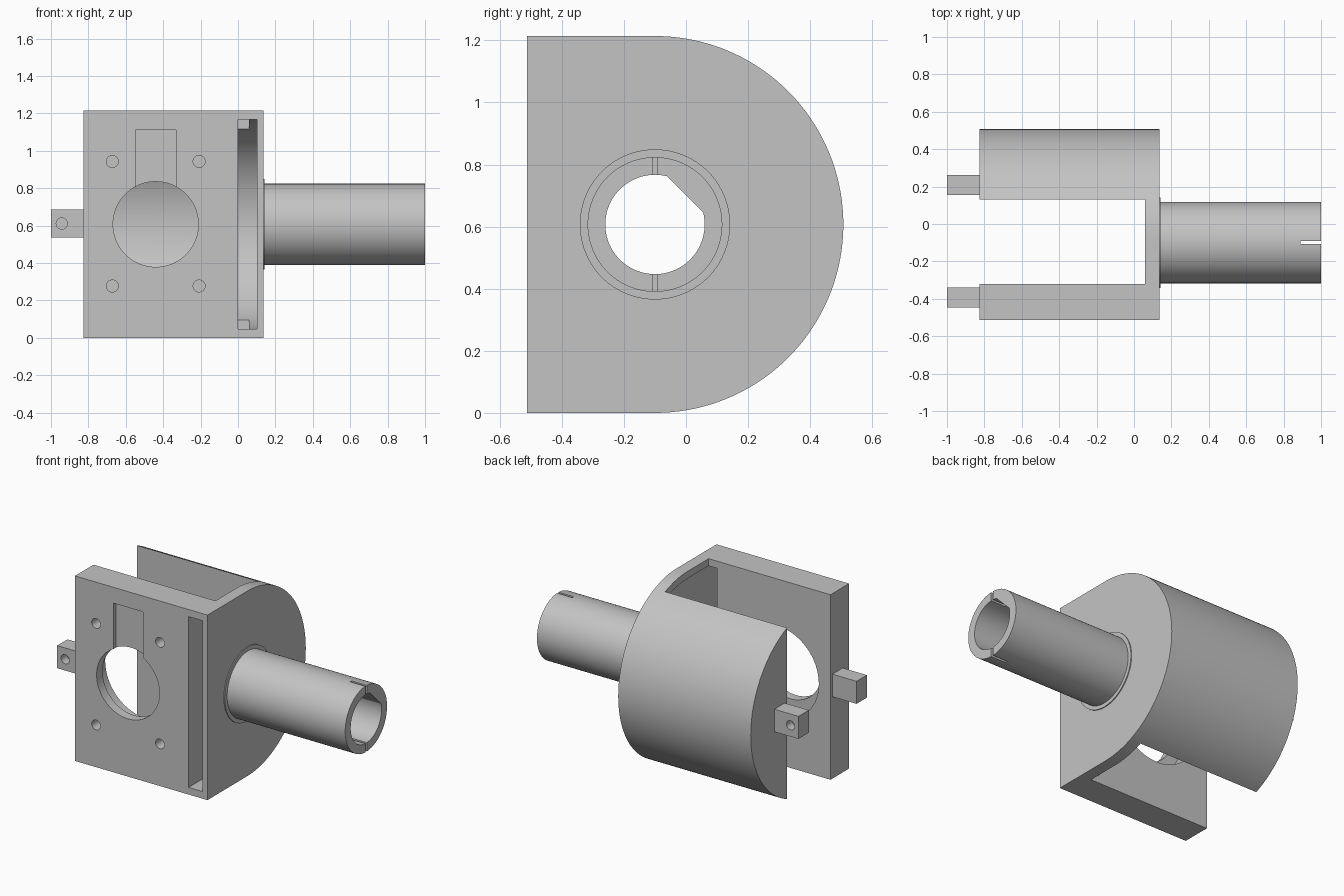
import bpy
import bmesh
from math import pi, sin, cos, radians
from mathutils import Matrix, Vector

if "Cube" in bpy.data.objects:
    bpy.data.objects.remove(bpy.data.objects["Cube"], do_unlink=True)

# One plain grey for everything
GREY = (0.55, 0.55, 0.55, 1)
grey = bpy.data.materials.new("light grey")
grey.use_nodes = True
grey.diffuse_color = GREY
grey.node_tree.nodes["Principled BSDF"].inputs["Base Color"].default_value = GREY

AXIS_Y, AXIS_Z = -0.10, 0.607      # centre line of shaft and rounded back
FRONT, END, SHOULDER = -0.512, -0.825, 0.137
MOTOR_X = -0.44


def finish(name, bm):
    bmesh.ops.recalc_face_normals(bm, faces=bm.faces)
    mesh = bpy.data.meshes.new(name)
    bm.to_mesh(mesh)
    bm.free()
    mesh.materials.append(grey)
    ob = bpy.data.objects.new(name, mesh)
    bpy.context.collection.objects.link(ob)
    return ob


def box(name, lo, hi):
    lo, hi = Vector(lo), Vector(hi)
    bm = bmesh.new()
    bmesh.ops.create_cube(bm, size=1, matrix=Matrix.Translation((lo + hi) / 2)
                          @ Matrix.Diagonal((*(hi - lo), 1)))
    return finish(name, bm)


def cylinder(name, start, end, radius, sides=96):
    start, end = Vector(start), Vector(end)
    turn = (end - start).to_track_quat("Z", "Y").to_matrix().to_4x4()
    bm = bmesh.new()
    bmesh.ops.create_cone(bm, cap_ends=True, segments=sides, radius1=radius,
                          radius2=radius, depth=(end - start).length,
                          matrix=Matrix.Translation((start + end) / 2) @ turn)
    return finish(name, bm)


def extrude_x(name, points, x0, x1):
    bm = bmesh.new()
    face = bm.faces.new([bm.verts.new((x0, y, z)) for y, z in points])
    new = bmesh.ops.extrude_face_region(bm, geom=[face])["geom"]
    bmesh.ops.translate(bm, vec=(x1 - x0, 0, 0),
                        verts=[v for v in new if isinstance(v, bmesh.types.BMVert)])
    return finish(name, bm)


def arc(radius, a0, a1, steps):
    angles = [radians(a0 + (a1 - a0) * i / steps) for i in range(steps + 1)]
    return [(AXIS_Y + radius * cos(a), AXIS_Z + radius * sin(a)) for a in angles]


def d_shape(name, radius, front, x0, x1):
    points = arc(radius, -90, 90, 72)
    points += [(front, AXIS_Z + radius), (front, AXIS_Z - radius)]
    return extrude_x(name, points, x0, x1)


def combine(target, tool, operation="DIFFERENCE", keep=False):
    tool.hide_render = True
    mod = target.modifiers.new("cut", "BOOLEAN")
    mod.operation, mod.solver, mod.object = operation, "EXACT", tool
    bpy.context.view_layer.objects.active = target
    bpy.ops.object.modifier_apply(modifier=mod.name)
    if not keep:
        bpy.data.objects.remove(tool, do_unlink=True)


# Housing with rounded back, open slot and hollow behind the shaft wall
housing = d_shape("housing", 0.607, FRONT, END, SHOULDER)
combine(housing, box("slot_cutter", (-1.2, -0.32, -0.2), (0.06, 0.13, 1.5)))
combine(housing, d_shape("disc_cutter", 0.56, -0.7, 0, 0.102))

# Round cavity with a curved floor, and the smaller opening in the front plate
cavity = cylinder("cavity_cutter", (MOTOR_X, -0.45, AXIS_Z), (MOTOR_X, 0.7, AXIS_Z), 0.30)
combine(cavity, d_shape("cavity_limit", 0.56, -0.6, -0.9, 0.1), "INTERSECT")
combine(housing, cavity)
combine(housing, cylinder("opening_cutter", (MOTOR_X, -0.7, AXIS_Z),
                          (MOTOR_X, -0.3, AXIS_Z), 0.228))

# Shallow channel above the opening, and four blind screw holes
combine(housing, box("channel_cutter", (-0.547, -0.6, 0.7), (-0.332, FRONT + 0.03, 1.11)))
for sx in (-1, 1):
    for sz in (-1, 1):
        x, z = MOTOR_X + sx * 0.232, AXIS_Z + 0.003 + sz * 0.333
        combine(housing, cylinder("screw_cutter", (x, -0.6, z), (x, -0.40, z), 0.032, 32))

# Shaft and the thin collar at its foot
shaft = cylinder("shaft", (SHOULDER, AXIS_Y, AXIS_Z), (1, AXIS_Y, AXIS_Z), 0.217)
collar = cylinder("collar", (SHOULDER, AXIS_Y, AXIS_Z),
                  (SHOULDER + 0.006, AXIS_Y, AXIS_Z), 0.242)
combine(collar, cylinder("collar_cutter", (0, AXIS_Y, AXIS_Z),
                         (0.3, AXIS_Y, AXIS_Z), 0.217))

# Bore with one flat side, running through shaft and wall
bore = extrude_x("bore_cutter", arc(0.16, 76, 374, 80), 0.03, 1.2)
combine(housing, bore, keep=True)
combine(shaft, bore)
combine(shaft, box("slit_cutter", (0.89, AXIS_Y - 0.008, 0.2), (1.1, AXIS_Y + 0.008, 1)))

# Square end tabs with blind pin holes on their outer sides
parts = [housing, shaft, collar]
for name, y0, y1, outer in (("front_tab", -0.447, -0.34, -0.447),
                            ("back_tab", 0.155, 0.262, 0.262)):
    tab = box(name, (-1, y0, 0.537), (END, y1, 0.685))
    inward = 0.06 if outer < 0 else -0.06
    combine(tab, cylinder("pin_cutter", (-0.942, outer - inward, 0.611),
                          (-0.942, outer + inward, 0.611), 0.03, 32))
    parts.append(tab)

# Smooth curved faces, keep edges crisp
bpy.ops.object.select_all(action="DESELECT")
for ob in parts:
    ob.select_set(True)
bpy.context.view_layer.objects.active = housing
bpy.ops.object.shade_smooth_by_angle(angle=pi / 6)
